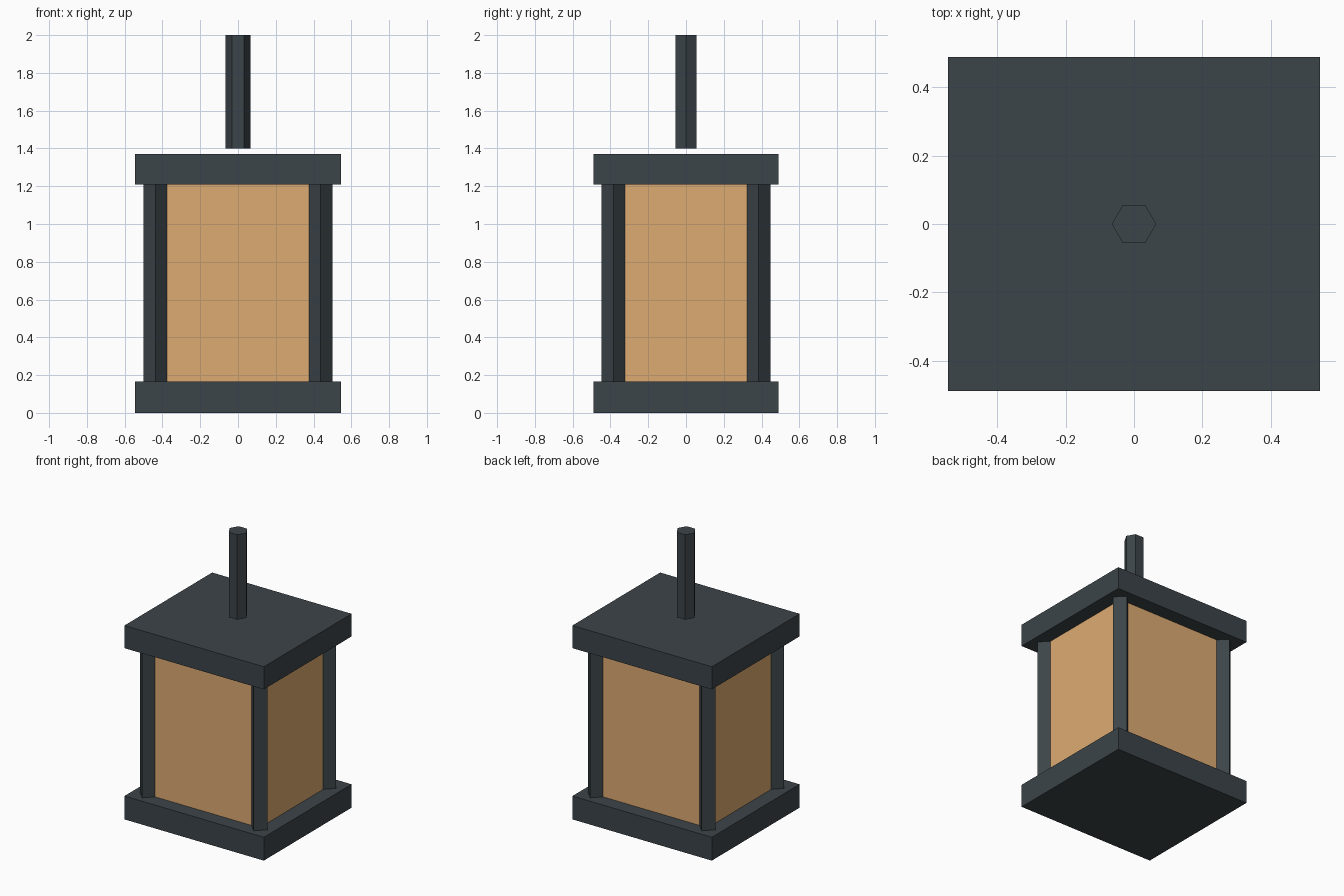
import bpy

if "Cube" in bpy.data.objects:
    bpy.data.objects.remove(bpy.data.objects["Cube"])


def material(name, rgb):
    mat = bpy.data.materials.new(name)
    mat.diffuse_color = (*rgb, 1.0)
    mat.use_nodes = True
    mat.node_tree.nodes["Principled BSDF"].inputs["Base Color"].default_value = mat.diffuse_color
    return mat


dark_metal = material("dark_metal", (0.045, 0.058, 0.067))
amber_glass = material("amber_glass", (0.73, 0.41, 0.17))


def box(name, size, z0, z1, mat):
    bpy.ops.mesh.primitive_cube_add(size=1, location=(0, 0, (z0 + z1) / 2))
    ob = bpy.context.object
    ob.name = name
    ob.scale = (size[0], size[1], z1 - z0)
    bpy.ops.object.transform_apply(location=False, rotation=False, scale=True)
    ob.data.materials.append(mat)


def prism(name, sides, radius, x, y, z0, z1, mat, turn=0.0):
    bpy.ops.mesh.primitive_cylinder_add(
        vertices=sides, radius=radius, depth=z1 - z0,
        location=(x, y, (z0 + z1) / 2), rotation=(0, 0, turn))
    ob = bpy.context.object
    ob.name = name
    ob.data.materials.append(mat)


# Base and roof plates
PLATE = (1.09, 0.98)
box("base_plate", PLATE, 0.0, 0.165, dark_metal)
box("roof_plate", PLATE, 1.21, 1.37, dark_metal)

# Glowing glass body between the plates
box("glass_body", (0.88, 0.775), 0.165, 1.21, amber_glass)

# Four-sided corner posts, set diagonally
for side, sx in (("left", -1), ("right", 1)):
    for face, sy in (("front", -1), ("back", 1)):
        prism(f"{face}_{side}_post", 4, 0.064, sx * 0.436, sy * 0.383,
              0.165, 1.21, dark_metal)

# Hexagonal hanging rod floating just above the roof, corners along x
prism("hanging_rod", 6, 0.065, 0, 0, 1.40, 2.0, dark_metal, turn=0.5235988)
